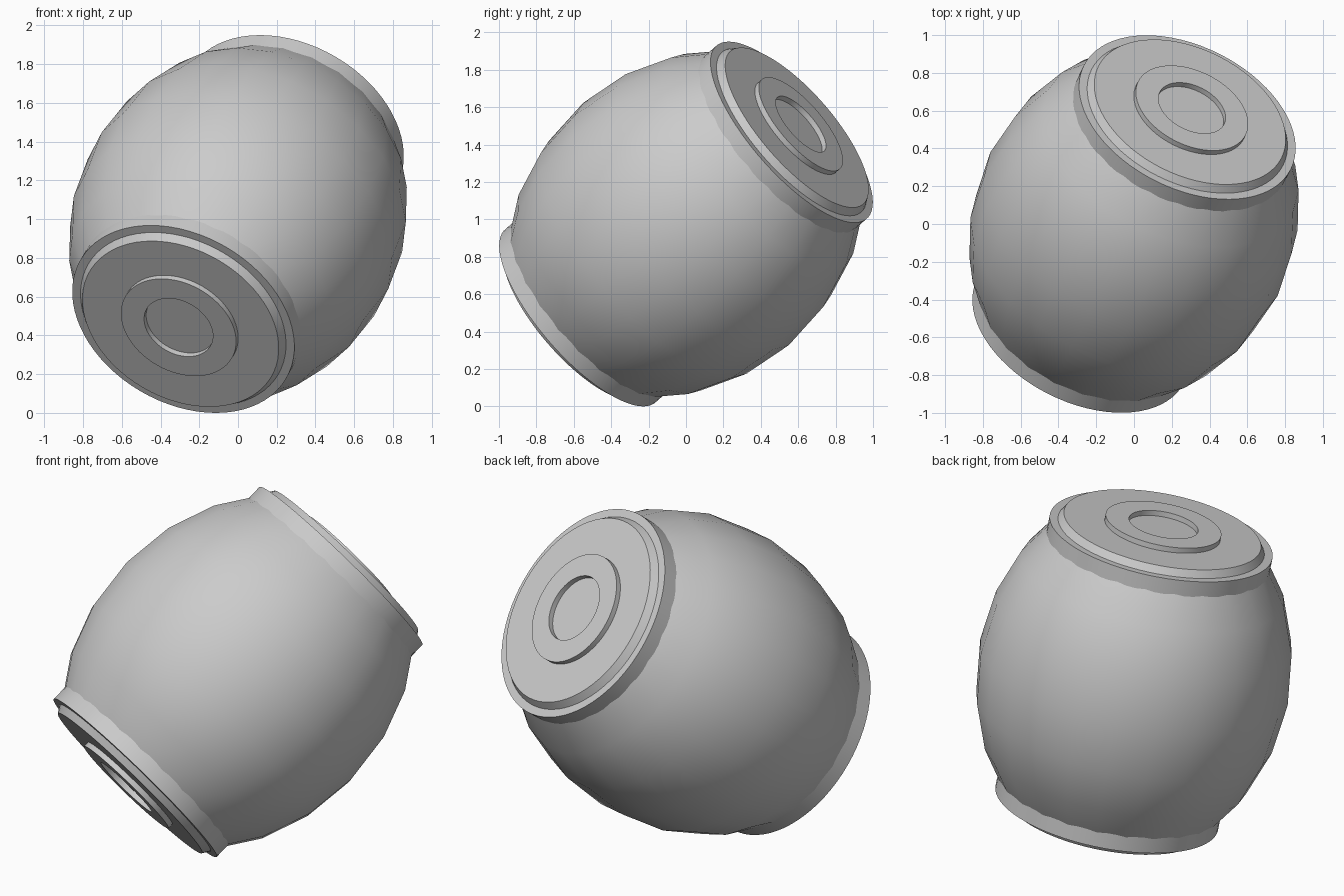
import bpy, bmesh, math
from mathutils import Vector, Matrix

cube = bpy.data.objects.get("Cube")
if cube:
    bpy.data.objects.remove(cube, do_unlink=True)

# One plain grey for everything
grey = bpy.data.materials.new("plain grey")
grey.use_nodes = True
GREY = (0.6, 0.6, 0.6, 1)
grey.diffuse_color = GREY
grey.node_tree.nodes["Principled BSDF"].inputs["Base Color"].default_value = GREY

# The barrel's long axis leans back and to its left
axis = Vector((0.353, 0.706, 0.614)).normalized()
tilt = axis.to_track_quat('Z', 'Y').to_matrix().to_4x4()
place = Matrix.Translation((0, 0, 0.975)) @ tilt


def lathe(name, profile, sides, sharp, flip=False):
    """Spin (radius, height) points about the barrel axis; end on the axis to close."""
    bm = bmesh.new()
    verts = [bm.verts.new((r, 0, h)) for r, h in profile]
    edges = [bm.edges.new(pair) for pair in zip(verts, verts[1:])]
    bmesh.ops.spin(bm, geom=verts + edges, axis=(0, 0, 1), cent=(0, 0, 0),
                   angle=math.tau, steps=sides, use_duplicate=False)
    bmesh.ops.remove_doubles(bm, verts=bm.verts, dist=0.0005)
    if flip:
        bmesh.ops.rotate(bm, verts=bm.verts, cent=(0, 0, 0),
                         matrix=Matrix.Rotation(math.pi, 3, 'X'))
    bmesh.ops.recalc_face_normals(bm, faces=bm.faces)
    bm.transform(place)
    mesh = bpy.data.meshes.new(name)
    bm.to_mesh(mesh)
    bm.free()
    mesh.materials.append(grey)
    obj = bpy.data.objects.new(name, mesh)
    bpy.context.collection.objects.link(obj)
    bpy.ops.object.select_all(action='DESELECT')
    obj.select_set(True)
    bpy.context.view_layer.objects.active = obj
    bpy.ops.object.shade_smooth_by_angle(angle=math.radians(sharp))
    return obj


# Bulging body, coarse rings with smooth shading
BULGE, REACH = 0.85, 1.05
heights = [-0.77, -0.55, -0.29, 0, 0.29, 0.55, 0.77]
curve = [(BULGE * math.sqrt(1 - (h / REACH) ** 2), h) for h in heights]
lathe("barrel_body", [(0, heights[0])] + curve + [(0, heights[-1])], 24, 40)

# Stepped end caps: flange, tapered disc, raised ring with a central recess
cap = [(0, 0.66), (0.613, 0.66), (0.613, 0.80), (0.567, 0.80), (0.542, 0.84),
       (0.318, 0.84), (0.318, 0.87), (0.19, 0.87), (0.19, 0.84), (0, 0.84)]
lathe("upper_end_cap", cap, 72, 25)
lathe("lower_end_cap", cap, 72, 25, flip=True)
